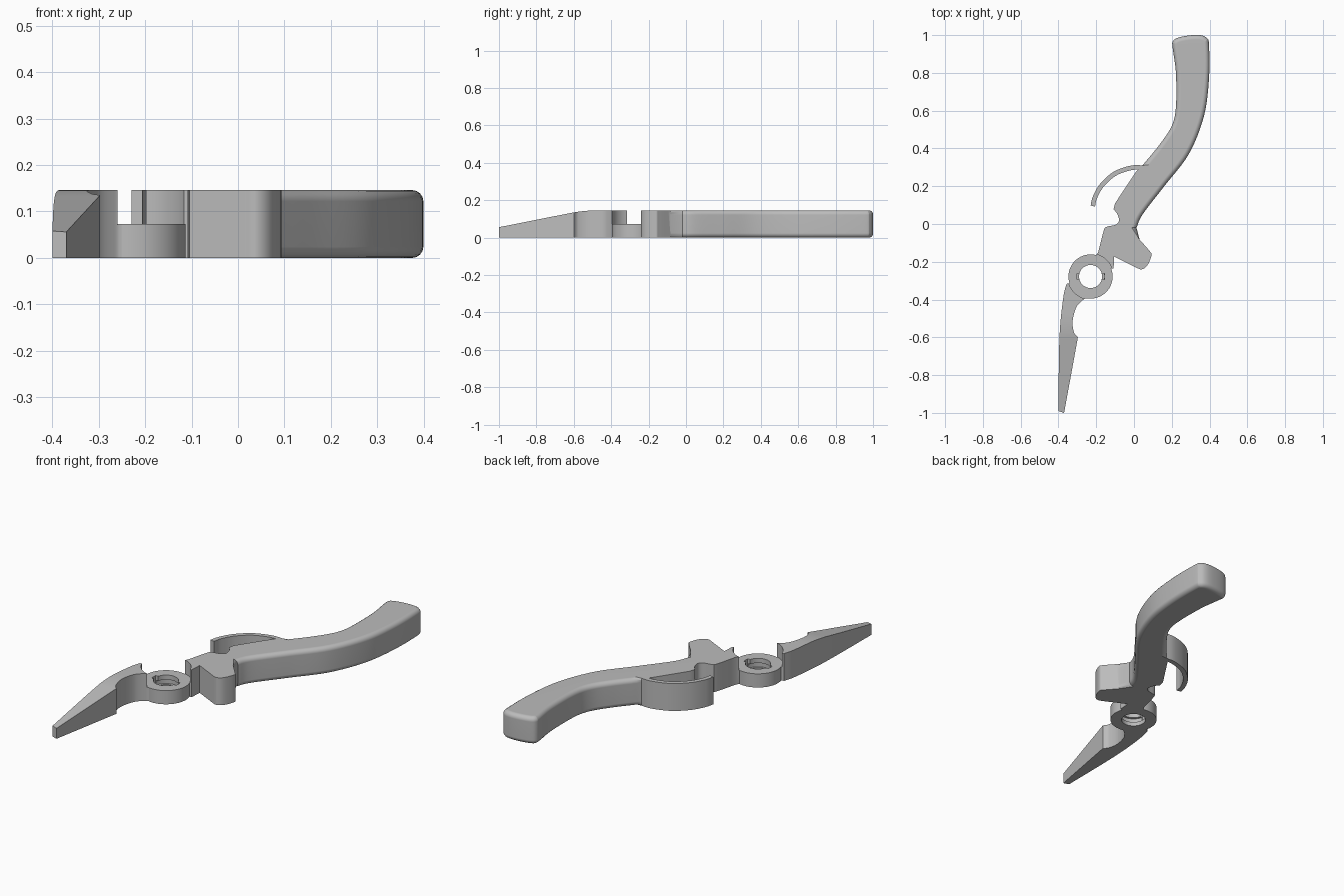
import bpy, bmesh, math
from mathutils import Vector

if "Cube" in bpy.data.objects:
    bpy.data.objects.remove(bpy.data.objects["Cube"])

HEIGHT, HALF = 0.146, 0.073
PIVOT = Vector((-0.23, -0.278))

grey = bpy.data.materials.new("plain grey")
grey.use_nodes = True
grey.diffuse_color = (0.5, 0.5, 0.5, 1)
grey.node_tree.nodes["Principled BSDF"].inputs["Base Color"].default_value = grey.diffuse_color


def spline(points, steps=6):
    """Smooth curve through the points; two points give a straight line."""
    pts = [Vector(p) for p in points]
    if len(pts) < 3:
        return pts
    ext = [pts[0] * 2 - pts[1]] + pts + [pts[-1] * 2 - pts[-2]]
    out = []
    for a, b, c, d in zip(ext, ext[1:], ext[2:], ext[3:]):
        for i in range(steps):
            t = i / steps
            out.append(0.5 * (2 * b + (c - a) * t + (2 * a - 5 * b + 4 * c - d) * t * t
                              + (3 * b - a - 3 * c + d) * t ** 3))
    return out + [pts[-1]]


def finish(name, bm):
    bmesh.ops.recalc_face_normals(bm, faces=bm.faces)
    mesh = bpy.data.meshes.new(name)
    bm.to_mesh(mesh)
    bm.free()
    mesh.materials.append(grey)
    obj = bpy.data.objects.new(name, mesh)
    bpy.context.collection.objects.link(obj)
    return obj


def prism(outline, z0=0.0, z1=HEIGHT):
    """Extrude a closed outline upwards."""
    bm = bmesh.new()
    low = [bm.verts.new((p[0], p[1], z0)) for p in outline]
    high = [bm.verts.new((p[0], p[1], z1)) for p in outline]
    bm.faces.new(low)
    bm.faces.new(high)
    for i in range(len(low)):
        j = (i + 1) % len(low)
        bm.faces.new((low[i], low[j], high[j], high[i]))
    bmesh.ops.recalc_face_normals(bm, faces=bm.faces)
    return bm, low, high


def circle(radius, count=64):
    return [PIVOT + Vector((math.cos(a), math.sin(a))) * radius
            for a in (math.tau * i / count for i in range(count))]


def cut(obj, bm):
    """Subtract a solid from an object and discard the cutter."""
    cutter = finish("cutter", bm)
    cutter.hide_render = True
    mod = obj.modifiers.new("cut", 'BOOLEAN')
    mod.operation, mod.solver, mod.object = 'DIFFERENCE', 'EXACT', cutter
    bpy.context.view_layer.objects.active = obj
    bpy.ops.object.modifier_apply(modifier=mod.name)
    bpy.data.objects.remove(cutter)


def shade(obj):
    bpy.ops.object.select_all(action='DESELECT')
    obj.select_set(True)
    bpy.context.view_layer.objects.active = obj
    bpy.ops.object.shade_smooth_by_angle(angle=math.radians(32))
    obj.modifiers.new("flat caps", 'WEIGHTED_NORMAL').keep_sharp = True


# Handle: rounded grip edge, then the sharp-edged thumb stop and neck
grip = spline([(0.013, -0.02), (0.045, 0.05), (0.16, 0.2), (0.29, 0.37), (0.37, 0.57),
               (0.397, 0.77), (0.397, 0.95), (0.385, 0.985), (0.35, 1.0), (0.29, 0.998),
               (0.23, 0.985), (0.205, 0.965), (0.205, 0.93), (0.222, 0.8), (0.222, 0.62),
               (0.2, 0.52), (0.135, 0.42), (0.045, 0.31)])
inner = spline([(0.013, 0.28), (-0.1, 0.11)], 1) + spline(
    [(-0.108, 0.078), (-0.087, 0.05), (-0.08, 0.015), (-0.1, -0.005), (-0.145, -0.015),
     (-0.16, -0.035), (-0.19, -0.15)], 4)
neck = [Vector(p) for p in ((-0.205, -0.17), (-0.205, -0.19), (-0.13, -0.236),
                            (-0.108, -0.236), (-0.105, -0.173))]
thumb = spline([(0.01, -0.23), (0.04, -0.24), (0.07, -0.22), (0.093, -0.165), (0.08, -0.14),
                (0.03, -0.083)], 5)
bm, low, high = prism(grip + inner + neck + thumb)
first = thumb[-1]
rounded = set(low[:len(grip)] + high[:len(grip)] + [low[-1], high[-1]])
rim = [e for e in bm.edges if all(v in rounded for v in e.verts)
       and abs(e.verts[0].co.z - e.verts[1].co.z) < 0.01]
bmesh.ops.bevel(bm, geom=rim, offset=0.024, segments=4, profile=0.5,
                affect='EDGES', clamp_overlap=False)
handle = finish("handle", bm)
cut(handle, prism(circle(0.121), HALF - 0.001, 0.3)[0])

# Spring: thin curved strip joined to the grip
path = spline([(0.06, 0.297), (-0.01, 0.298), (-0.1, 0.267), (-0.17, 0.205), (-0.207, 0.14),
               (-0.218, 0.095)])
sides = ([], [])
for i, p in enumerate(path):
    d = (path[min(i + 1, len(path) - 1)] - path[max(i - 1, 0)]).normalized()
    n = Vector((-d.y, d.x)) * 0.012
    sides[0].append(p + n)
    sides[1].append(p - n)
spring = finish("spring", prism(sides[0] + sides[1][::-1])[0])

# Pivot ring: half height, with a grooved hole and two side notches
ring = finish("pivot_ring", prism(circle(0.117), 0, HALF)[0])
cut(ring, prism(circle(0.061), -0.1, 0.2)[0])
cut(ring, prism(circle(0.073), 0.022, 0.048)[0])
notch = [PIVOT + Vector(p) for p in ((-0.073, -0.017), (0.073, -0.017),
                                     (0.073, 0.017), (-0.073, 0.017))]
cut(ring, prism(notch, 0.03, 0.2)[0])

# Jaw: hollowed beside the pivot and tapering to the tip
outer = spline([(-0.357, -0.317), (-0.373, -0.38), (-0.39, -0.53), (-0.397, -0.69),
                (-0.4, -0.99)])
hollow = spline([(-0.297, -0.6), (-0.317, -0.575), (-0.325, -0.515), (-0.305, -0.44),
                 (-0.267, -0.4), (-0.248, -0.392)])
root = [PIVOT + Vector(p) for p in ((-0.02, -0.09), (-0.075, -0.06), (-0.1, -0.033))]
bm, low, high = prism(outer + [Vector((-0.37, -1.0))] + hollow + root)
for k in range(8):
    bmesh.ops.bisect_plane(bm, geom=bm.verts[:] + bm.edges[:] + bm.faces[:],
                           plane_co=(0, -0.47 - 0.0215 * k, 0), plane_no=(0, 1, 0))
BLEND, SLOPE = 0.15, 0.198
for v in bm.verts:
    t = max(0, -0.47 - v.co.y)
    if v.co.z > HALF:
        bend = min(t, BLEND)
        v.co.z = HEIGHT - SLOPE * (bend * bend / (2 * BLEND) + t - bend)
jaw = finish("jaw", bm)
cut(jaw, prism(circle(0.121), HALF - 0.001, 0.3)[0])

for part in (handle, spring, ring, jaw):
    shade(part)
